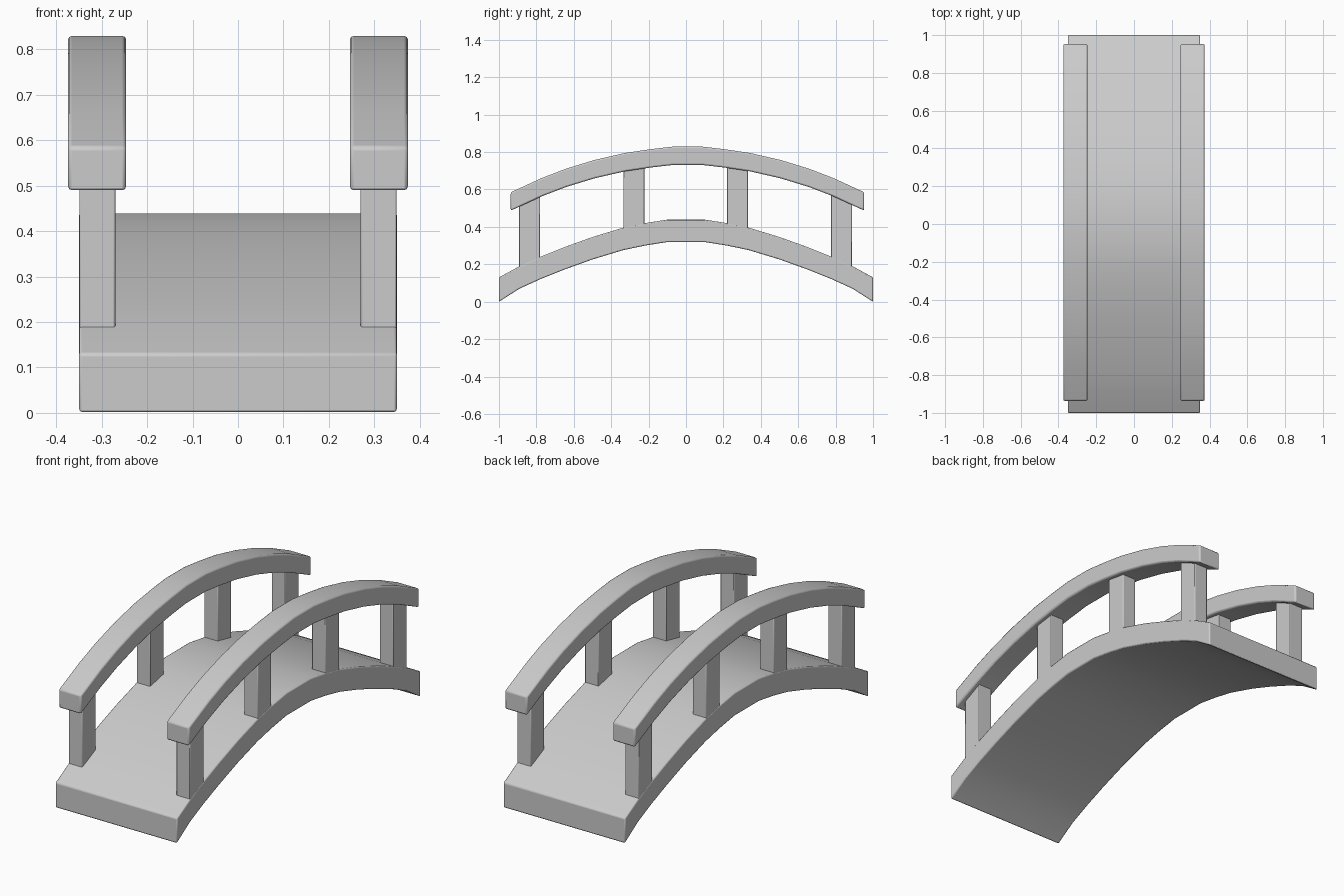
import bpy, bmesh, math

if "Cube" in bpy.data.objects:
    bpy.data.objects.remove(bpy.data.objects["Cube"])

# Half profiles (distance from centre, height); both sides share the curve
DECK = [(0.10, 0.436), (0.22, 0.42), (0.335, 0.396), (0.5, 0.346),
        (0.65, 0.292), (0.78, 0.24), (0.89, 0.19), (1.0, 0.13)]
RAIL = [(0.08, 0.829), (0.20, 0.815), (0.335, 0.795), (0.5, 0.757),
        (0.65, 0.711), (0.78, 0.661), (0.945, 0.585)]


def full(half):
    return [(-y, z) for y, z in reversed(half)] + half


def height(half, y):
    y = abs(y)
    if y <= half[0][0]:
        return half[0][1]
    for (a, za), (b, zb) in zip(half, half[1:]):
        if y <= b:
            return za + (zb - za) * (y - a) / (b - a)
    return half[-1][1]


def extrude(name, outline, x0, x1, bevel, mirror):
    """Extrude a y-z outline from x0 to x1, optionally mirrored across x."""
    bm = bmesh.new()
    face = bm.faces.new([bm.verts.new((x0, y, z)) for y, z in outline])
    ext = bmesh.ops.extrude_face_region(bm, geom=[face])
    for v in ext["geom"]:
        if isinstance(v, bmesh.types.BMVert):
            v.co.x = x1
    bmesh.ops.recalc_face_normals(bm, faces=bm.faces)
    mesh = bpy.data.meshes.new(name)
    bm.to_mesh(mesh)
    bm.free()
    obj = bpy.data.objects.new(name, mesh)
    bpy.context.collection.objects.link(obj)
    if mirror:
        obj.modifiers.new("Mirror", "MIRROR")
    mod = obj.modifiers.new("Bevel", "BEVEL")
    mod.width, mod.segments = bevel, 2
    mod.limit_method, mod.angle_limit = "ANGLE", math.radians(35)
    bpy.ops.object.select_all(action="DESELECT")
    obj.select_set(True)
    bpy.context.view_layer.objects.active = obj
    bpy.ops.object.shade_smooth_by_angle(angle=math.radians(40))
    return obj


def band(half, thickness, shift=0.0):
    top = [(y + shift, z) for y, z in full(half)]
    return top + [(y, z - thickness) for y, z in reversed(top)]


# Arched walkway
deck = [(y, z + 0.003 if abs(y) < 0.11 else z) for y, z in band(DECK, 0.12)]
deck = [(y, 0.0 if z < 0.03 else z) for y, z in deck]
extrude("arched_deck", deck, -0.35, 0.35, 0.006, False)

# Curved handrails
extrude("handrail", band(RAIL, 0.098, 0.008), 0.246, 0.374, 0.008, True)

# Posts cut to follow the deck and the underside of the rail
for i, y0 in enumerate((-0.892, -0.335, 0.22, 0.775)):
    y1 = y0 + 0.112
    outline = [(y0, height(DECK, y0) - 0.02), (y1, height(DECK, y1) - 0.02),
               (y1, height(RAIL, y1) - 0.06), (y0, height(RAIL, y0) - 0.06)]
    extrude(f"post_{i + 1}", outline, 0.27, 0.349, 0.004, True)
